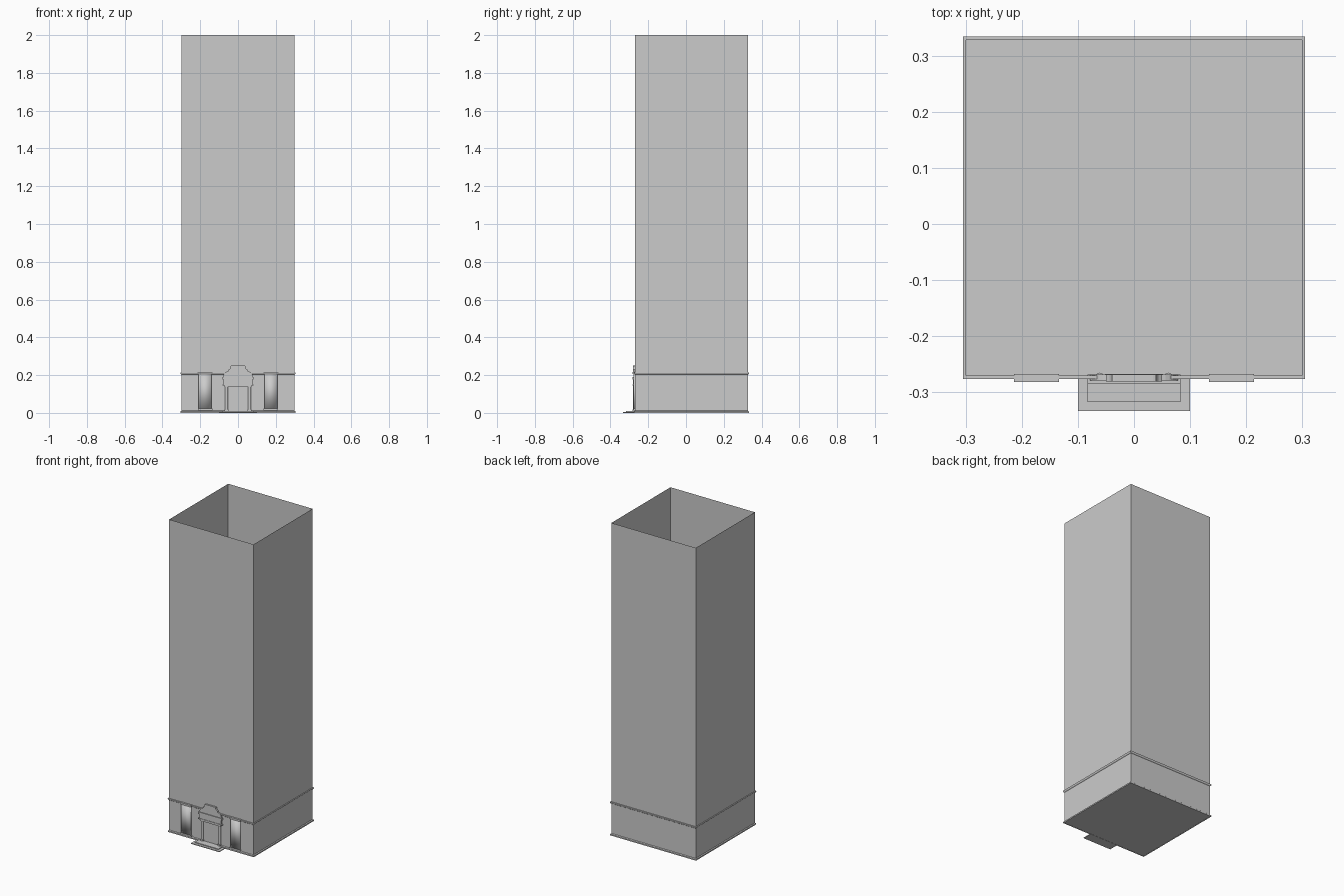
import bpy, bmesh, math

if "Cube" in bpy.data.objects:
    bpy.data.objects.remove(bpy.data.objects["Cube"])

CY = 0.029          # tower centre in y
H = 0.299           # tower half width
FRONT = CY - H      # y of front wall


def make(name, verts, faces, smooth=False):
    me = bpy.data.meshes.new(name)
    me.from_pydata(verts, [], faces)
    bm = bmesh.new()
    bm.from_mesh(me)
    bmesh.ops.recalc_face_normals(bm, faces=bm.faces)
    bm.to_mesh(me)
    bm.free()
    ob = bpy.data.objects.new(name, me)
    bpy.context.collection.objects.link(ob)
    if smooth:
        for p in me.polygons:
            p.use_smooth = True
    return ob


def box(name, x0, x1, y0, y1, z0, z1, smooth=False):
    v = [(x, y, z) for z in (z0, z1) for x, y in ((x0, y0), (x1, y0), (x1, y1), (x0, y1))]
    f = [(0, 3, 2, 1), (4, 5, 6, 7)] + [(i, (i + 1) % 4, (i + 1) % 4 + 4, i + 4) for i in range(4)]
    return make(name, v, f, smooth)


def square_sweep(name, profile, closed=False):
    """Sweep a (half width, z) profile around the square tower."""
    v = [(sx * r, CY + sy * r, z) for r, z in profile
         for sx, sy in ((-1, -1), (1, -1), (1, 1), (-1, 1))]
    n = len(profile)
    f = [(4 * k + i, 4 * k + (i + 1) % 4, 4 * ((k + 1) % n) + (i + 1) % 4, 4 * ((k + 1) % n) + i)
         for k in range(n if closed else n - 1) for i in range(4)]
    return make(name, v, f)


def extrude_front(name, half, y0, y1):
    """Extrude a mirrored (x, z) outline from y0 to y1."""
    out = half + [(-x, z) for x, z in reversed(half)]
    n = len(out)
    v = [(x, y, z) for y in (y0, y1) for x, z in out]
    f = [tuple(range(n)), tuple(range(n, 2 * n))]
    f += [(i, (i + 1) % n, (i + 1) % n + n, i + n) for i in range(n)]
    return make(name, v, f)


# open-topped tower shell and floor
square_sweep("tower_walls", [(H, 0), (H, 2)])
make("tower_floor", [(sx * H, CY + sy * H, 0.001) for sx, sy in ((-1, -1), (1, -1), (1, 1), (-1, 1))],
     [(0, 1, 2, 3)])

# base trim and string course
square_sweep("base_trim", [(H, 0), (0.304, 0), (0.304, 0.008), (H, 0.012)])
square_sweep("string_course", [(H, 0.203), (0.303, 0.206), (0.305, 0.21), (0.305, 0.215), (H, 0.215)])

# pilasters beside the door
for side, s in (("left", -1), ("right", 1)):
    c = 0.174 * s
    box(side + "_pilaster", c - 0.034, c + 0.034, FRONT - 0.008, FRONT + 0.003, 0.02, 0.207, True)
    box(side + "_pilaster_cap", c - 0.04, c + 0.04, FRONT - 0.012, FRONT + 0.003, 0.205, 0.216)
    box(side + "_pilaster_base", c - 0.038, c + 0.038, FRONT - 0.009, FRONT + 0.003, 0.012, 0.022)

# steps
box("lower_step", -0.1, 0.1, -0.333, FRONT, 0, 0.005)
box("upper_step", -0.083, 0.083, -0.317, FRONT, 0.005, 0.01)

# door with round columns
box("door", -0.052, 0.052, FRONT - 0.003, FRONT + 0.003, 0.01, 0.14)
for side, s in (("left", -1), ("right", 1)):
    bpy.ops.mesh.primitive_cylinder_add(vertices=16, radius=0.008, depth=0.126,
                                        location=(0.061 * s, FRONT - 0.003, 0.075))
    bpy.context.object.name = side + "_door_column"
    bpy.ops.object.shade_smooth_by_angle()
    box(side + "_column_foot", 0.061 * s - 0.01, 0.061 * s + 0.01, FRONT - 0.012, FRONT, 0.01, 0.018)

# stepped entablature above the door
for name, w, d, z0, z1 in (("architrave", 0.072, 0.011, 0.136, 0.145),
                           ("lower_cornice", 0.083, 0.014, 0.145, 0.151),
                           ("frieze", 0.077, 0.011, 0.151, 0.178),
                           ("upper_cornice", 0.083, 0.014, 0.178, 0.191)):
    box(name, -w, w, FRONT - d, FRONT + 0.002, z0, z1)

# curved pediment with raised cap
arc = [(0.048 + 0.03 * math.cos(a), 0.191 + 0.03 * math.sin(a))
       for a in (i * math.pi / 12 for i in range(7))]
extrude_front("pediment", arc, FRONT - 0.009, FRONT + 0.002)
extrude_front("pediment_cap", [(0.05, 0.22), (0.05, 0.229), (0.044, 0.233), (0.039, 0.241),
                               (0.039, 0.249), (0.034, 0.25)], FRONT - 0.011, FRONT + 0.002)
